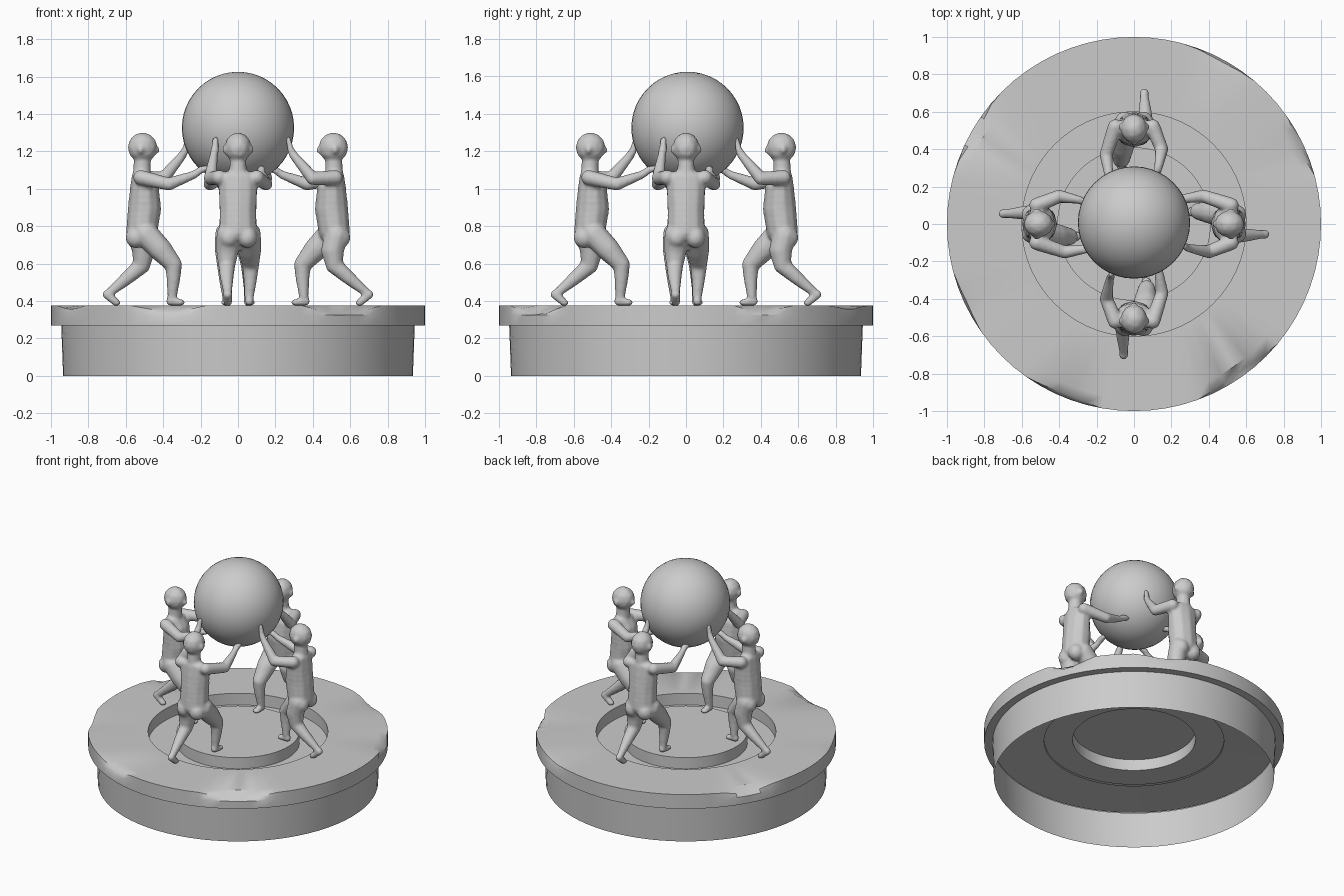
import bpy, bmesh, math
from mathutils import Matrix, Vector

if "Cube" in bpy.data.objects:
    bpy.data.objects.remove(bpy.data.objects["Cube"])


def add_object(name, mesh):
    ob = bpy.data.objects.new(name, mesh)
    bpy.context.collection.objects.link(ob)
    return ob


def smooth_by_angle(ob, deg=35):
    bpy.ops.object.select_all(action='DESELECT')
    ob.select_set(True)
    bpy.context.view_layer.objects.active = ob
    bpy.ops.object.shade_smooth_by_angle(angle=math.radians(deg))


# Revolve an open (radius, z) profile; tweak(r, z, angle) may wear the edge
def lathe(name, profile, n=72, tweak=None, cap=False):
    bm = bmesh.new()
    rings = []
    for r, z in profile:
        ring = []
        for i in range(n):
            a = 2 * math.pi * i / n
            rr, zz = tweak(r, z, a) if tweak else (r, z)
            ring.append(bm.verts.new((rr * math.cos(a), rr * math.sin(a), zz)))
        rings.append(ring)
    for lo, hi in zip(rings, rings[1:]):
        for i in range(n):
            j = (i + 1) % n
            bm.faces.new((lo[i], lo[j], hi[j], hi[i]))
    if cap:
        bm.faces.new(rings[-1])
    me = bpy.data.meshes.new(name)
    bm.to_mesh(me)
    bm.free()
    ob = add_object(name, me)
    smooth_by_angle(ob)
    return ob


# Worn chips on the rim: centre angle, half width (degrees), depth
CHIPS = [(-112, 12, .03), (-55, 14, .045), (24, 9, .035), (62, 10, .02),
         (150, 11, .04), (205, 9, .02)]


def wear(r, z, a):
    if r > .9 and z > .36:
        for c, w, d in CHIPS:
            diff = abs((math.degrees(a) - c + 180) % 360 - 180)
            if diff < w and r > .97:
                k = math.cos(diff / w * math.pi / 2)
                return r - d * k * .7, z - d * k
    return r, z


# Round hollow plinth: wall, overhanging rim, moat and raised centre disc
lathe("plinth", [(.935, 0), (.945, .27), (1, .27), (1, .325), (1, .375),
                 (.93, .375), (.6, .375), (.6, .29), (.41, .29), (.41, .372)],
      tweak=wear, cap=True)
lathe("plinth_underside", [(.6, .28), (.944, .272)])

# Ball held up in the middle
bm = bmesh.new()
bmesh.ops.create_uvsphere(bm, u_segments=40, v_segments=24, radius=.3)
bmesh.ops.translate(bm, verts=bm.verts, vec=(0, .008, 1.325))
me = bpy.data.meshes.new("ball")
bm.to_mesh(me)
bm.free()
smooth_by_angle(add_object("ball", me), 60)

# Body pieces as chains of blobs (x, y, z, radius x, radius y, radius z)
body = bmesh.new()


def blob(x, y, z, rx, ry, rz):
    m = Matrix.Translation((x, y, z)) @ Matrix.Diagonal((rx, ry, rz, 1))
    bmesh.ops.create_icosphere(body, subdivisions=2, radius=1, matrix=m)


def chain(points):
    for p, q in zip(points, points[1:]):
        p = p if len(p) == 6 else p + (p[3], p[3])
        q = q if len(q) == 6 else q + (q[3], q[3])
        n = max(3, int((Vector(q[:3]) - Vector(p[:3])).length / .012))
        for i in range(n + 1):
            blob(*[u + (v - u) * i / n for u, v in zip(p, q)])


# Torso, neck, head
chain([(0, -.515, .765, .104, .085, .06), (0, -.5, .89, .103, .091, .06),
       (0, -.5, 1.01, .108, .078, .05), (0, -.515, 1.065, .10, .055, .035)])
chain([(0, -.515, 1.07, .05), (0, -.51, 1.17, .045)])
blob(0, -.51, 1.22, .073, .081, .083)
blob(0, -.43, 1.205, .014, .014, .018)
for s in (-1, 1):
    blob(s * .072, -.52, 1.21, .012, .018, .024)
    blob(s * .05, -.545, .74, .055, .058, .06)
# Low right arm and raised left arm, each with a palm on the ball
chain([(.1, -.52, 1.06, .042), (.15, -.37, 1.025, .036),
       (.13, -.235, 1.075, .023), (.125, -.2, 1.1, .02)])
chain([(.125, -.2, 1.1, .025, .02, .022), (.125, -.165, 1.11, .02, .02, .016)])
chain([(-.1, -.52, 1.06, .042), (-.148, -.4, 1.055, .037),
       (-.13, -.3, 1.175, .024), (-.125, -.285, 1.2, .022)])
chain([(-.125, -.283, 1.2, .025, .018, .025), (-.12, -.27, 1.26, .018, .014, .02)])
# Forward leg and foot
chain([(.055, -.49, .755, .07), (.062, -.42, .68, .066), (.068, -.345, .595, .047),
       (.066, -.345, .52, .038), (.06, -.352, .42, .026)])
chain([(.06, -.362, .398, .024), (.066, -.305, .392, .028, .022, .018)])
# Back leg pushing off its toes
chain([(-.052, -.525, .75, .066), (-.056, -.505, .67, .063), (-.06, -.515, .59, .047),
       (-.06, -.59, .525, .038), (-.055, -.68, .45, .025)])
chain([(-.055, -.70, .435, .026), (-.055, -.65, .39, .026, .024, .018)])

# Fuse the blobs into one smooth figure
me = bpy.data.meshes.new("figure_source")
body.to_mesh(me)
body.free()
src = add_object("figure_source", me)
rem = src.modifiers.new("Fuse", 'REMESH')
rem.mode = 'VOXEL'
rem.voxel_size = .009
rem.use_smooth_shade = True
sm = src.modifiers.new("Soften", 'SMOOTH')
sm.factor, sm.iterations = .5, 6
dg = bpy.context.evaluated_depsgraph_get()
figure = bpy.data.meshes.new_from_object(src.evaluated_get(dg))
bpy.data.objects.remove(src)

# Four figures around the ball
for k, side in enumerate(("front", "right", "back", "left")):
    ob = add_object("figure_" + side, figure)
    ob.rotation_euler.z = k * math.pi / 2
